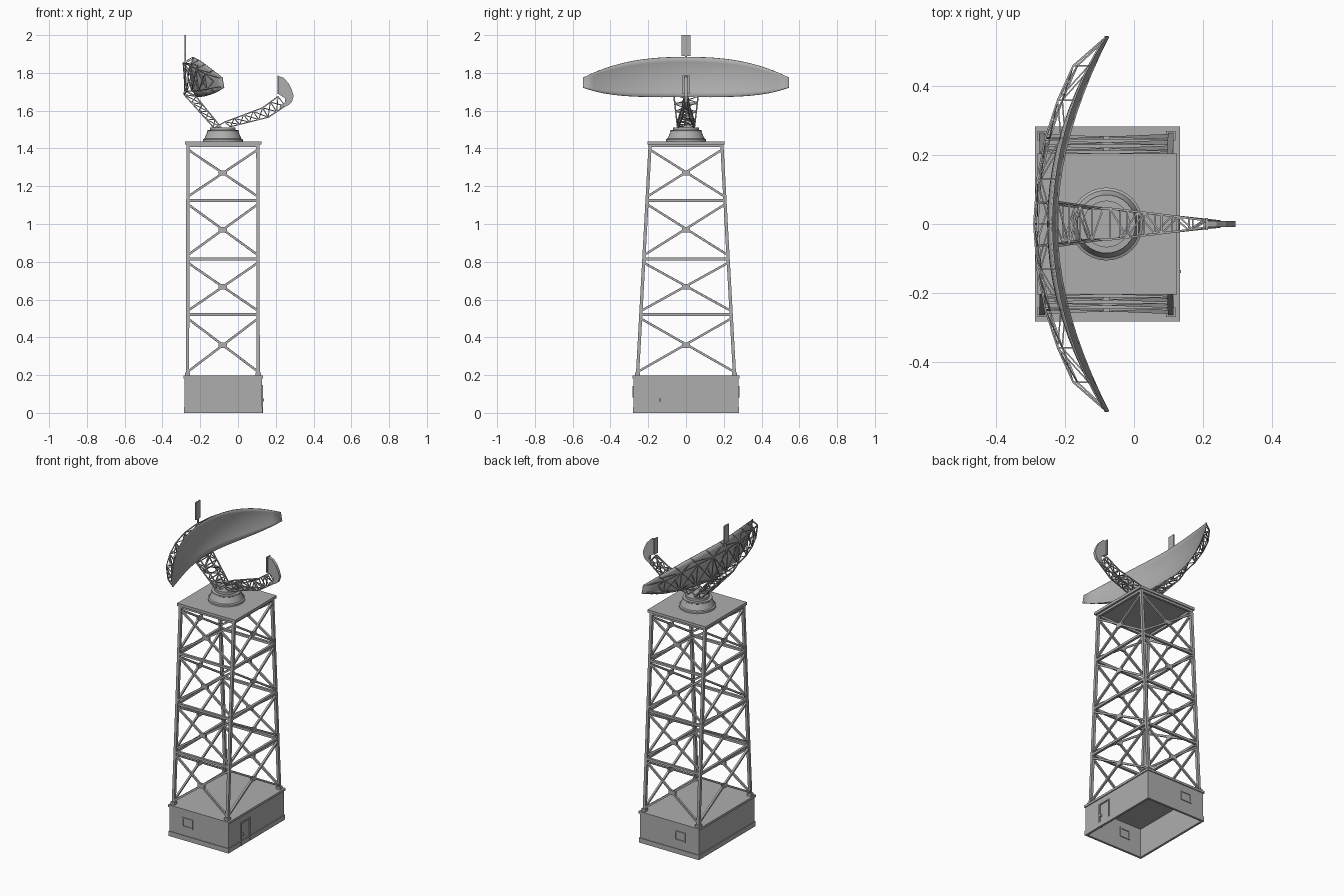
import bpy, bmesh, math
from mathutils import Vector, Matrix

if "Cube" in bpy.data.objects:
    bpy.data.objects.remove(bpy.data.objects["Cube"])

# Single painted-metal colour
grey = bpy.data.materials.new("grey_metal")
grey.use_nodes = True
grey.diffuse_color = (0.42, 0.42, 0.42, 1)
grey.node_tree.nodes["Principled BSDF"].inputs["Base Color"].default_value = (0.42, 0.42, 0.42, 1)

CX = -0.08      # tower axis


def finish(name, bm, smooth=False):
    bmesh.ops.recalc_face_normals(bm, faces=bm.faces)
    mesh = bpy.data.meshes.new(name)
    bm.to_mesh(mesh)
    bm.free()
    mesh.materials.append(grey)
    obj = bpy.data.objects.new(name, mesh)
    bpy.context.collection.objects.link(obj)
    if smooth:
        bpy.ops.object.select_all(action='DESELECT')
        obj.select_set(True)
        bpy.context.view_layer.objects.active = obj
        bpy.ops.object.shade_smooth_by_angle(angle=math.radians(35))
    return obj


def box(bm, lo, hi):
    lo, hi = Vector(lo), Vector(hi)
    mat = Matrix.Translation((lo + hi) / 2) @ Matrix.Diagonal((hi - lo).to_4d())
    mat[3][3] = 1
    bmesh.ops.create_cube(bm, size=1, matrix=mat)


def beam(bm, a, b, w=0.005):
    """Square bar from a to b."""
    a, b = Vector(a), Vector(b)
    d = (b - a).normalized()
    side = d.cross(Vector((0, 1, 0) if abs(d.z) > 0.9 else (0, 0, 1))).normalized()
    rot = Matrix((side, d.cross(side), d)).transposed().to_4x4()
    scale = Matrix.Diagonal((w, w, (b - a).length, 1))
    bmesh.ops.create_cube(bm, size=1, matrix=Matrix.Translation((a + b) / 2) @ rot @ scale)


def lattice(bm, chords, n, w=0.005):
    """Closed truss: chords are (start, end) pairs, laced in n bays."""
    rows = [[Vector(a).lerp(Vector(b), i / n) for i in range(n + 1)] for a, b in chords]
    for k, row in enumerate(rows):
        nxt = rows[(k + 1) % len(rows)]
        beam(bm, row[0], row[-1], w)
        for i in range(n + 1):
            beam(bm, row[i], nxt[i], w * 0.8)
            if i < n:
                p, q = (row, nxt) if i % 2 else (nxt, row)
                beam(bm, p[i], q[i + 1], w * 0.8)


# Equipment hut: open-bottomed walls, footing and roof slab
bm = bmesh.new()
X0, X1, Y1 = -0.283, 0.127, 0.277
for z0, z1, out in ((0, 0.03, 0.004), (0.03, 0.185, 0)):
    for s in (-1, 1):
        ya, yb = sorted((s * (Y1 + out), s * (Y1 - 0.01)))
        box(bm, (X0 - out, ya, z0), (X1 + out, yb, z1))
    box(bm, (X0 - out, -Y1, z0), (X0 + 0.01, Y1, z1))
    box(bm, (X1 - 0.01, -Y1, z0), (X1 + out, Y1, z1))
finish("hut_walls", bm)
bm = bmesh.new()
box(bm, (-0.288, -0.283, 0.183), (0.133, 0.283, 0.197))
finish("hut_roof", bm)

# Window frames on front and back, door on the right side
bm = bmesh.new()
for s in (-1, 1):
    ya, yb = sorted((s * (Y1 - 0.015), s * (Y1 + 0.005)))
    for x in (-0.192, -0.126):
        box(bm, (x, ya, 0.082), (x + 0.008, yb, 0.142))
    for z in (0.082, 0.134):
        box(bm, (-0.192, ya, z), (-0.118, yb, z + 0.008))
finish("window_frames", bm)
bm = bmesh.new()
for y in (-0.155, -0.071):
    box(bm, (X1 - 0.015, y, 0), (X1 + 0.006, y + 0.007, 0.147))
box(bm, (X1 - 0.015, -0.155, 0.14), (X1 + 0.006, -0.064, 0.147))
box(bm, (X1, -0.142, 0.06), (X1 + 0.01, -0.134, 0.075))
finish("door_frame", bm)

# Tower: four tapering legs with feet
ZB, ZT = 0.197, 1.42
levels = [ZB, 0.52, 0.815, 1.125, ZT - 0.006]


def leg(sx, sy, z):
    t = (z - ZB) / (ZT - ZB)
    return Vector((CX + sx * (0.187 - 0.002 * t), sy * (0.257 - 0.067 * t), z))


corners = [(-1, -1), (1, -1), (1, 1), (-1, 1)]
bm = bmesh.new()
for sx, sy in corners:
    beam(bm, leg(sx, sy, ZB), leg(sx, sy, ZT), 0.017)
    p = leg(sx, sy, ZB)
    box(bm, p - Vector((0.014, 0.014, 0)), p + Vector((0.014, 0.014, 0.016)))
finish("tower_legs", bm)

# Tower: horizontals, cross braces and centre plates on each side
bars, plates = bmesh.new(), bmesh.new()
for i, c in enumerate(corners):
    d = corners[(i + 1) % 4]
    for z0, z1 in zip(levels, levels[1:]):
        beam(bars, leg(*c, z1), leg(*d, z1), 0.015)
        a, b = z0 + 0.02, z1 - 0.02
        beam(bars, leg(*c, a), leg(*d, b), 0.012)
        beam(bars, leg(*d, a), leg(*c, b), 0.0115)
        m = (leg(*c, a) + leg(*d, b) + leg(*d, a) + leg(*c, b)) / 4
        half = Vector((0.022, 0.007, 0.014) if c[1] == d[1] else (0.007, 0.022, 0.014))
        box(plates, m - half, m + half)
finish("tower_braces", bars)
finish("brace_plates", plates)

# Top platform
bm = bmesh.new()
box(bm, (-0.28, -0.205, ZT), (0.125, 0.205, 1.437))
finish("platform", bm)

# Rotating pedestal, lathed from a profile
profile = [(0, 1.437), (0.106, 1.437), (0.106, 1.448), (0.098, 1.452), (0.083, 1.486),
           (0.085, 1.488), (0.085, 1.496), (0.068, 1.497), (0.068, 1.512), (0, 1.512)]
bm = bmesh.new()
verts = [bm.verts.new((CX + r, 0, z)) for r, z in profile]
edges = [bm.edges.new(e) for e in zip(verts, verts[1:])]
bmesh.ops.spin(bm, geom=verts + edges, cent=(CX, 0, 0), axis=(0, 0, 1),
               angle=math.tau, steps=32, use_duplicate=False)
bmesh.ops.remove_doubles(bm, verts=bm.verts, dist=0.0005)
finish("pedestal", bm, True)


# Reflector: wide curved dish
def dish(y, v, off=0.0):
    u = abs(y) / 0.545
    z0, z1 = 1.672 + 0.05 * u ** 4, 1.884 - 0.109 * u ** 2.5
    z = z0 + (z1 - z0) * v
    return Vector((-0.25 + 0.56 * y * y + 1.6 * (z - 1.8) ** 2 - off, y, z))


NU, NV = 20, 8
bm = bmesh.new()
grid = [[bm.verts.new(dish(0.545 * (2 * i / NU - 1), j / NV)) for j in range(NV + 1)]
        for i in range(NU + 1)]
for i in range(NU):
    for j in range(NV):
        bm.faces.new((grid[i][j], grid[i + 1][j], grid[i + 1][j + 1], grid[i][j + 1]))
reflector = finish("dish_reflector", bm, True)
mod = reflector.modifiers.new("thickness", 'SOLIDIFY')
mod.thickness = 0.005
mod.offset = 0

# Backing truss behind the dish
bm = bmesh.new()
ribs = [-0.46, -0.36, -0.25, -0.13, 0, 0.13, 0.25, 0.36, 0.46]
OFF = 0.045
for k, y in enumerate(ribs):
    low, high = dish(y, 0.15, OFF), dish(y, 0.85, OFF)
    beam(bm, low, high)
    for p, v in ((low, 0), (low, 0.5), (high, 0.5), (high, 1)):
        beam(bm, p, dish(y, v), 0.004)
    if k + 1 < len(ribs):
        n = ribs[k + 1]
        for v in (0.15, 0.85):
            beam(bm, dish(y, v, OFF), dish(n, v, OFF))
            a, b = (y, n) if k % 2 else (n, y)
            beam(bm, dish(a, v, OFF), dish(b, v), 0.004)
        beam(bm, dish(y, 0.15, OFF), dish(n, 0.85, OFF), 0.004)
        beam(bm, dish(y, 0.85, OFF), dish(n, 0.15, OFF), 0.004)
for s in (-1, 1):
    for v in (0.15, 0.85):
        beam(bm, dish(s * 0.46, v, OFF), dish(s * 0.54, v), 0.005)
finish("dish_backing_truss", bm)

# Neck truss from pedestal up to the dish
bm = bmesh.new()
lattice(bm, [((-0.13, -0.045, 1.512), (-0.285, -0.064, 1.685)),
             ((-0.09, -0.045, 1.512), (-0.222, -0.064, 1.675)),
             ((-0.09, 0.045, 1.512), (-0.222, 0.064, 1.675)),
             ((-0.13, 0.045, 1.512), (-0.285, 0.064, 1.685))], 4, 0.006)
for s in (-1, 1):
    beam(bm, (-0.285, s * 0.064, 1.685), dish(s * 0.13, 0.85, OFF))
    beam(bm, (-0.285, s * 0.064, 1.685), dish(s * 0.13, 0.15, OFF))
finish("dish_neck", bm)

# Boom carrying the feed: two tapering sections
bm = bmesh.new()
sections = [((-0.07, 0.045, 1.54), (-0.04, 0.04, 1.515)),
            ((0.13, 0.021, 1.615), (0.16, 0.018, 1.565)),
            ((0.212, 0.01, 1.675), (0.25, 0.008, 1.625))]
flip = Vector((1, -1, 1))
for (t0, b0), (t1, b1), n in zip(sections, sections[1:], (4, 2)):
    t0, b0, t1, b1 = map(Vector, (t0, b0, t1, b1))
    lattice(bm, [(t0, t1), (b0, b1), (b0 * flip, b1 * flip), (t0 * flip, t1 * flip)], n, 0.006)
for s in (-1, 1):
    beam(bm, (-0.07, s * 0.045, 1.54), (-0.12, s * 0.045, 1.512), 0.006)
finish("feed_boom", bm)

# Feed horn: flat fan-shaped body with a mouth plate
outline = [(0.212, 1.783), (0.24, 1.775), (0.268, 1.745), (0.285, 1.71), (0.295, 1.677),
           (0.285, 1.645), (0.265, 1.628), (0.22, 1.61), (0.222, 1.625), (0.25, 1.645),
           (0.25, 1.665), (0.212, 1.69)]
bm = bmesh.new()
face = bm.faces.new([bm.verts.new((x, -0.009, z)) for x, z in outline])
ext = bmesh.ops.extrude_face_region(bm, geom=[face])
bmesh.ops.translate(bm, vec=(0, 0.018, 0),
                    verts=[g for g in ext["geom"] if isinstance(g, bmesh.types.BMVert)])
box(bm, (0.208, -0.018, 1.688), (0.215, 0.018, 1.785))
finish("feed_horn", bm)

# Flat aerial panel above the dish
bm = bmesh.new()
box(bm, (-0.283, -0.023, 1.89), (-0.276, 0.023, 2.0))
beam(bm, (-0.28, 0, 1.80), (-0.28, 0, 1.90), 0.008)
finish("aerial_panel", bm)
